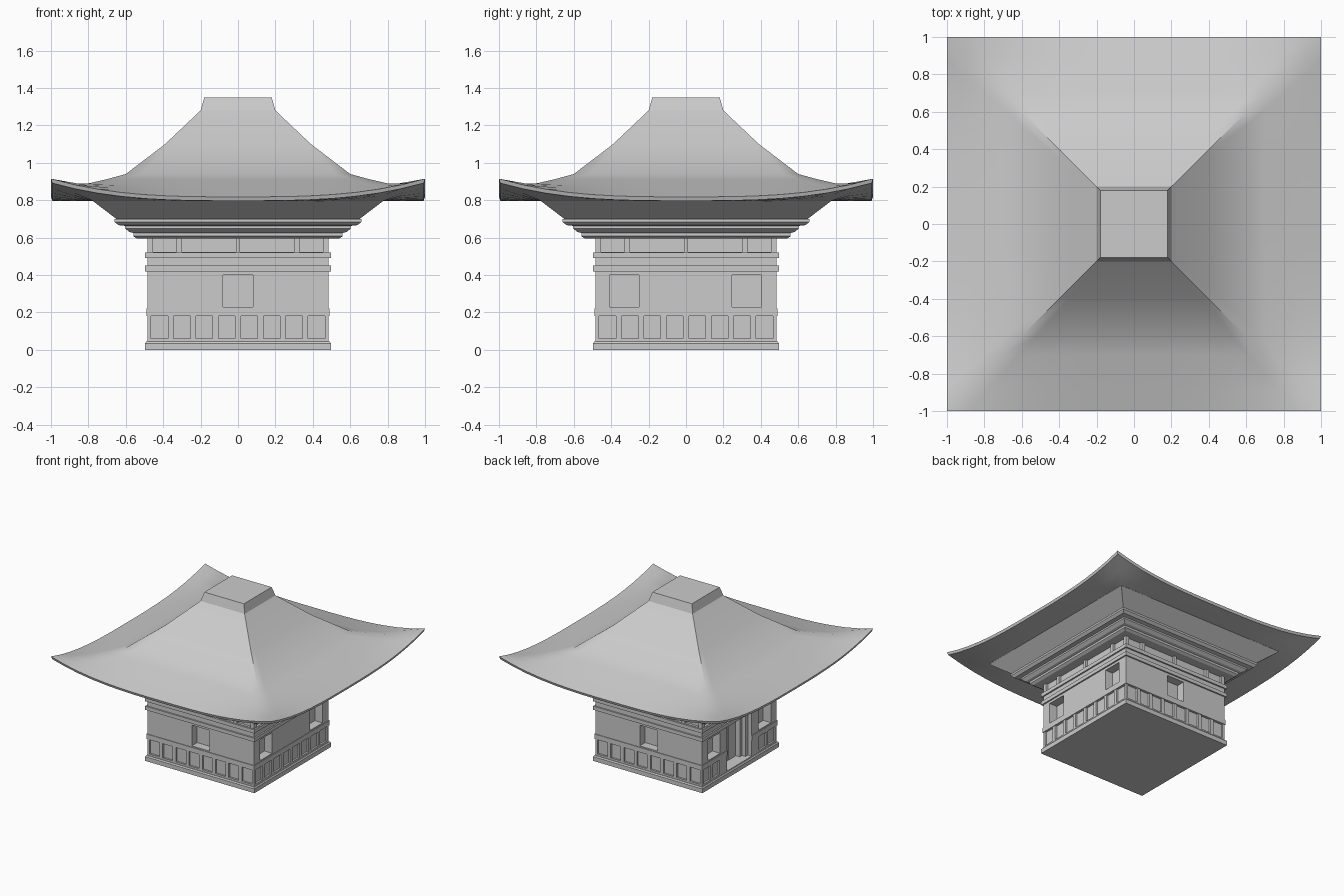
import bpy, bmesh, math
from mathutils import Matrix, Vector

if "Cube" in bpy.data.objects:
    bpy.data.objects.remove(bpy.data.objects["Cube"])


def finish(name, bm):
    bmesh.ops.recalc_face_normals(bm, faces=bm.faces)
    me = bpy.data.meshes.new(name)
    bm.to_mesh(me)
    bm.free()
    ob = bpy.data.objects.new(name, me)
    bpy.context.collection.objects.link(ob)
    return ob


def square_loft(name, rings, n=1):
    """Closed solid through square rings (half width, mid z, corner lift)."""
    bm = bmesh.new()
    loops = []
    for half, z, lift in rings:
        loop = []
        for k in range(4):
            rot = Matrix.Rotation(k * math.pi / 2, 4, 'Z')
            for i in range(n):
                u = -1 + 2 * i / n
                p = Vector((u * half, -half, z + lift * abs(u) ** 3))
                loop.append(bm.verts.new(rot @ p))
        loops.append(loop)
    m = 4 * n
    for a, b in zip(loops, loops[1:]):
        for i in range(m):
            j = (i + 1) % m
            bm.faces.new((a[i], a[j], b[j], b[i]))
    bm.faces.new(loops[0])
    bm.faces.new(loops[-1])
    return finish(name, bm)


def side_box(bm, side, u0, u1, z0, z1, inner, outer):
    """Box in a wall; side 0 front, 1 right, 2 back, 3 left."""
    size = Matrix.Diagonal((u1 - u0, outer - inner, z1 - z0, 1))
    pos = Matrix.Translation(((u0 + u1) / 2, -(inner + outer) / 2, (z0 + z1) / 2))
    rot = Matrix.Rotation(side * math.pi / 2, 4, 'Z')
    bmesh.ops.create_cube(bm, size=1, matrix=rot @ pos @ size)


def cut(ob, cutter):
    mod = ob.modifiers.new("openings", 'BOOLEAN')
    mod.operation, mod.solver, mod.object = 'DIFFERENCE', 'EXACT', cutter
    bpy.context.view_layer.objects.active = ob
    bpy.ops.object.modifier_apply(modifier=mod.name)


# Plinth, walls and horizontal rails
W = 0.485
square_loft("plinth", [(.497, 0, 0), (.497, .035, 0), (.49, .045, 0)])
walls = square_loft("walls", [(W, .03, 0), (W, .61, 0)])
sill_rail = square_loft("sill_rail", [(.48, .18, 0), (.49, .18, 0), (.49, .22, 0), (.48, .22, 0)])
for name, z in (("lower_lintel", .42), ("upper_lintel", .49)):
    square_loft(name, [(.497, z, 0), (.497, z + .03, 0)])

# Window, door and panel recesses
DOOR = (-.16, .16)
bm = bmesh.new()
windows = {0: [0], 1: [-.33, .325], 2: [0], 3: [-.33, .33]}
for side in range(4):
    for u in windows[side]:
        side_box(bm, side, u - .08, u + .08, .23, .40, .415, .6)
    for i in range(8):
        u = -.42 + i * .12
        if side == 3 and DOOR[0] - .05 < u < DOOR[1] + .05:
            continue
        side_box(bm, side, u - .045, u + .045, .06, .18, W - .015, .6)
    for a, b in ((-.455, -.33), (-.30, -.012), (.012, .30), (.33, .455)):
        side_box(bm, side, a, b, .523, .598, W - .02, .6)
side_box(bm, 3, *DOOR, .05, .415, .36, .6)
panel_cutter = finish("recess_cutter", bm)
cut(walls, panel_cutter)
bm = bmesh.new()
side_box(bm, 3, *DOOR, .05, .415, .36, .6)
door_cutter = finish("door_cutter", bm)
cut(sill_rail, door_cutter)
for c in (panel_cutter, door_cutter):
    bpy.data.objects.remove(c)

# Door frame posts and leaves inside the left doorway
bm = bmesh.new()
for s in (-1, 1):
    for a, b, depth in ((.13, .16, .45), (.10, .13, .42), (.005, .095, .385)):
        u0, u1 = sorted((s * a, s * b))
        side_box(bm, 3, u0, u1, .05, .415, .35, depth)
finish("door_leaves_and_frame", bm)

# Stepped cornice flaring out under the eaves
cornice = [(.54, .595), (.56, .608), (.56, .625), (.58, .63), (.605, .65),
           (.605, .663), (.64, .667), (.66, .685), (.66, .70), (.65, .70), (.775, .795), (.775, .805)]
square_loft("cornice", [(h, z, 0) for h, z in cornice])

# Curved roof with upswept corners and a flat cap
roof = square_loft("roof", [
    (.77, .795, 0), (.88, .795, .045), (.993, .797, .095), (1.0, .818, .097),
    (.9, .848, .043), (.8, .878, .012), (.7, .91, .003), (.60, .94, 0),
    (.39, 1.10, 0), (.20, 1.28, 0), (.18, 1.35, 0)], n=16)
bpy.ops.object.select_all(action='DESELECT')
roof.select_set(True)
bpy.context.view_layer.objects.active = roof
bpy.ops.object.shade_smooth_by_angle(angle=math.radians(25))
